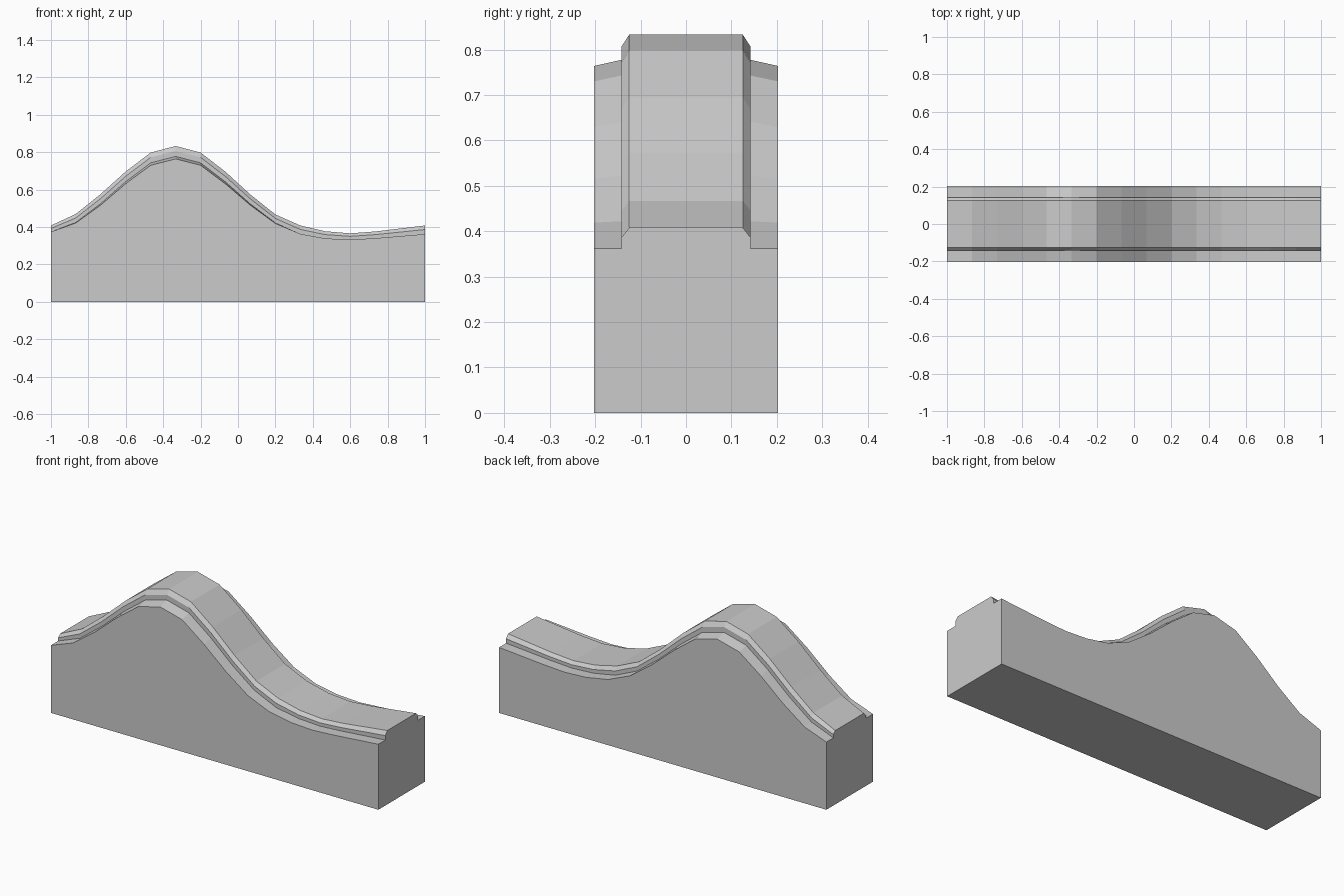
import bpy, bmesh

if "Cube" in bpy.data.objects:
    bpy.data.objects.remove(bpy.data.objects["Cube"])

# Height of the raised track along the length (16 even stations from x=-1 to x=1)
top = [.408, .470, .577, .697, .798, .833, .798, .695,
       .573, .467, .408, .377, .366, .376, .392, .408]
# Drop from the track top to the outer edge of the side ledge
drop = [.034, .048, .059, .065, .068, .069, .068, .065,
        .057, .048, .045, .038, .034, .036, .041, .046]
# Rise of the ledge towards the track
tilt = [0, .003, .008, .011, .013, .0135, .013, .011,
        .007, .003, 0, 0, 0, 0, 0, 0]

HALF_WIDTH, RAIL, CROWN = .203, .142, .125


def section(i):
    """Half profile from the bottom edge up to the crown, then mirrored."""
    ledge = top[i] - drop[i]
    inner = ledge + tilt[i]
    shoulder = inner + (top[i] - inner) * .53
    half = [(HALF_WIDTH, 0), (HALF_WIDTH, ledge), (RAIL, inner),
            (RAIL, shoulder), (CROWN, top[i])]
    return half + [(-y, z) for y, z in reversed(half)]


bm = bmesh.new()
rings = []
for i in range(len(top)):
    x = -1 + 2 * i / (len(top) - 1)
    rings.append([bm.verts.new((x, y, z)) for y, z in section(i)])

# Skin between sections, then close both ends
n = len(rings[0])
for a, b in zip(rings, rings[1:]):
    for k in range(n):
        m = (k + 1) % n
        bm.faces.new((a[k], a[m], b[m], b[k]))
bm.faces.new(rings[0])
bm.faces.new(rings[-1])
bmesh.ops.recalc_face_normals(bm, faces=bm.faces)

mesh = bpy.data.meshes.new("hump_ramp")
bm.to_mesh(mesh)
bm.free()
bpy.context.collection.objects.link(bpy.data.objects.new("hump_ramp", mesh))
